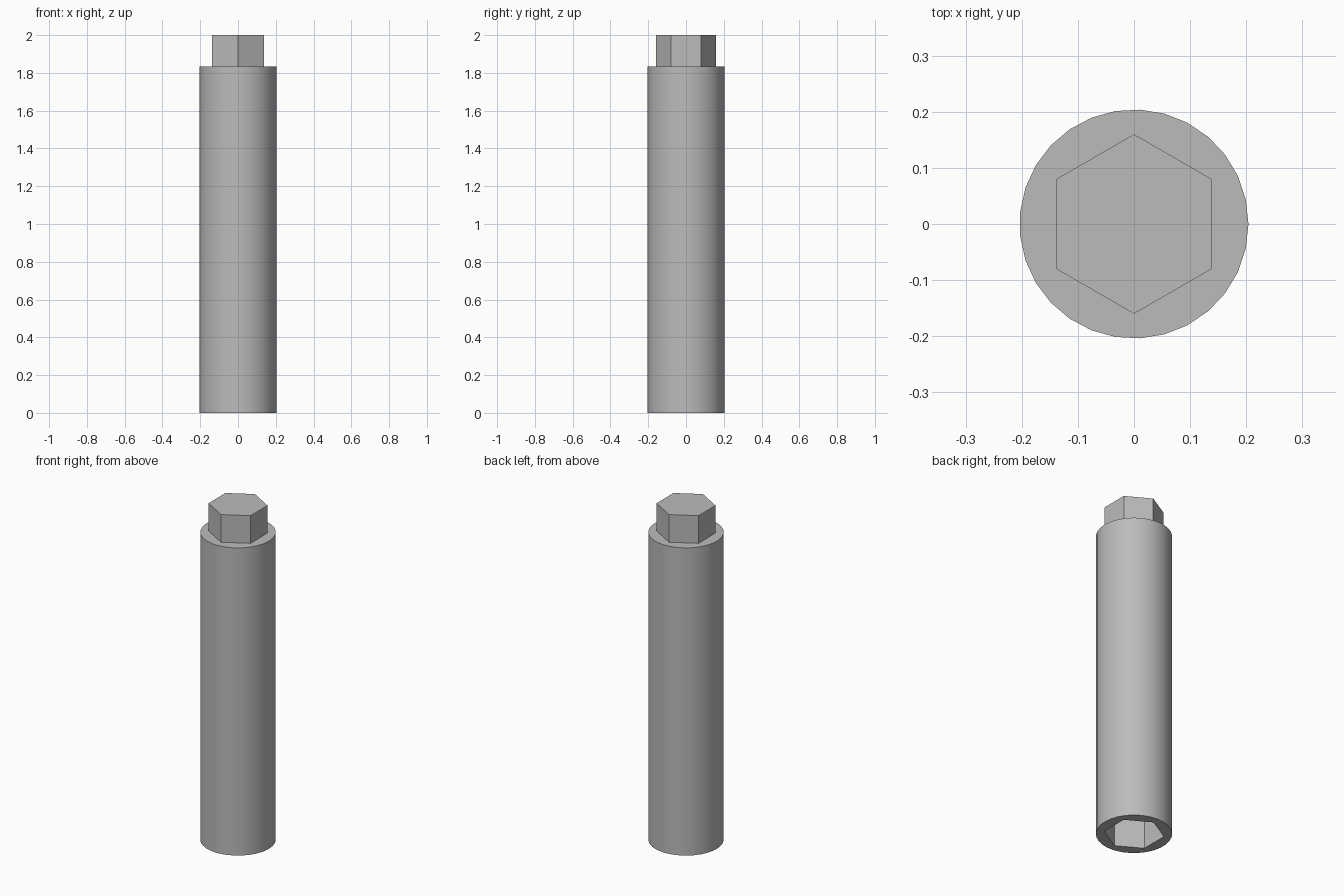
import bpy
import math

cube = bpy.data.objects.get("Cube")
if cube:
    bpy.data.objects.remove(cube, do_unlink=True)

BODY_TOP = 1.835
SOCKET_DEPTH = 0.2

steel = bpy.data.materials.new("plain_grey")
steel.use_nodes = True
GREY = (0.5, 0.5, 0.5, 1)
steel.diffuse_color = GREY
steel.node_tree.nodes["Principled BSDF"].inputs["Base Color"].default_value = GREY


def prism(name, sides, radius, bottom, top, turn=0.0):
    """Upright prism between two heights, with one corner at angle turn."""
    bpy.ops.mesh.primitive_cylinder_add(
        vertices=sides, radius=radius, depth=top - bottom,
        location=(0, 0, (bottom + top) / 2),
        rotation=(0, 0, turn - math.pi / 2))
    obj = bpy.context.object
    obj.name = name
    obj.data.materials.append(steel)
    bpy.ops.object.transform_apply(location=True, rotation=True, scale=True)
    return obj


# Round shaft
shaft = prism("shaft", 29, 0.204, 0, BODY_TOP)

# Hexagonal socket sunk into the underside
cutter = prism("socket_cutter", 6, 0.162, -0.1, SOCKET_DEPTH, math.pi / 2)
cut = shaft.modifiers.new("socket", 'BOOLEAN')
cut.operation = 'DIFFERENCE'
cut.solver = 'EXACT'
cut.object = cutter
bpy.context.view_layer.objects.active = shaft
bpy.ops.object.select_all(action='DESELECT')
shaft.select_set(True)
bpy.ops.object.modifier_apply(modifier=cut.name)
bpy.data.objects.remove(cutter, do_unlink=True)
bpy.ops.object.shade_smooth_by_angle(angle=math.radians(30))

# Hexagonal drive head
prism("hex_head", 6, 0.16, BODY_TOP, 2, math.pi / 2)
